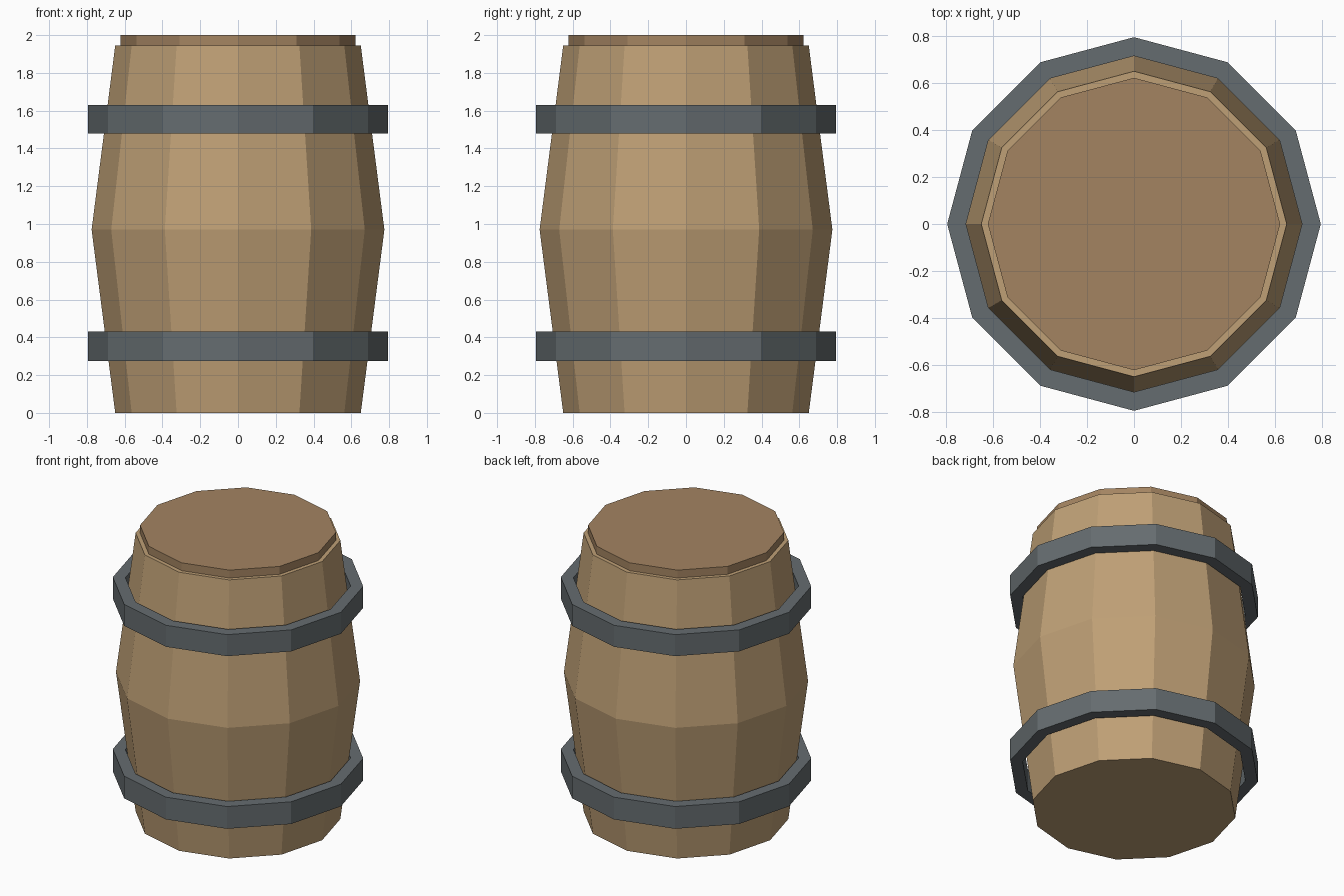
import bpy, bmesh
from math import cos, sin, tau

if "Cube" in bpy.data.objects:
    bpy.data.objects.remove(bpy.data.objects["Cube"])

SIDES = 12


def material(name, color):
    mat = bpy.data.materials.new(name)
    mat.diffuse_color = (*color, 1)
    mat.use_nodes = True
    mat.node_tree.nodes["Principled BSDF"].inputs["Base Color"].default_value = mat.diffuse_color
    return mat


def lathe(name, profile, mat, closed=False):
    """Spin (radius, z) points into flat facets; cap the ends or close the loop."""
    bm = bmesh.new()
    rings = [[bm.verts.new((r * cos(tau * i / SIDES), r * sin(tau * i / SIDES), z))
              for i in range(SIDES)] for r, z in profile]
    pairs = list(zip(rings, rings[1:]))
    if closed:
        pairs.append((rings[-1], rings[0]))
    else:
        bm.faces.new(rings[0][::-1])
        bm.faces.new(rings[-1])
    for low, high in pairs:
        for i in range(SIDES):
            j = (i + 1) % SIDES
            bm.faces.new((low[i], low[j], high[j], high[i]))
    bmesh.ops.recalc_face_normals(bm, faces=bm.faces)
    mesh = bpy.data.meshes.new(name)
    bm.to_mesh(mesh)
    bm.free()
    mesh.materials.append(mat)
    obj = bpy.data.objects.new(name, mesh)
    bpy.context.collection.objects.link(obj)
    return obj


wood = material("wood", (0.52, 0.35, 0.18))
lid_wood = material("lid_wood", (0.37, 0.23, 0.12))
iron = material("iron", (0.13, 0.15, 0.16))

# Bulging body and the slightly smaller lid
lathe("barrel_body", [(0.65, 0), (0.775, 0.97), (0.65, 1.945)], wood)
lathe("lid", [(0.622, 1.945), (0.622, 2.0)], lid_wood)

# Open metal hoops standing a little clear of the staves
for name, z0, z1 in (("lower_hoop", 0.275, 0.43), ("upper_hoop", 1.48, 1.63)):
    lathe(name, [(0.715, z0), (0.795, z0), (0.795, z1), (0.715, z1)], iron, closed=True)
